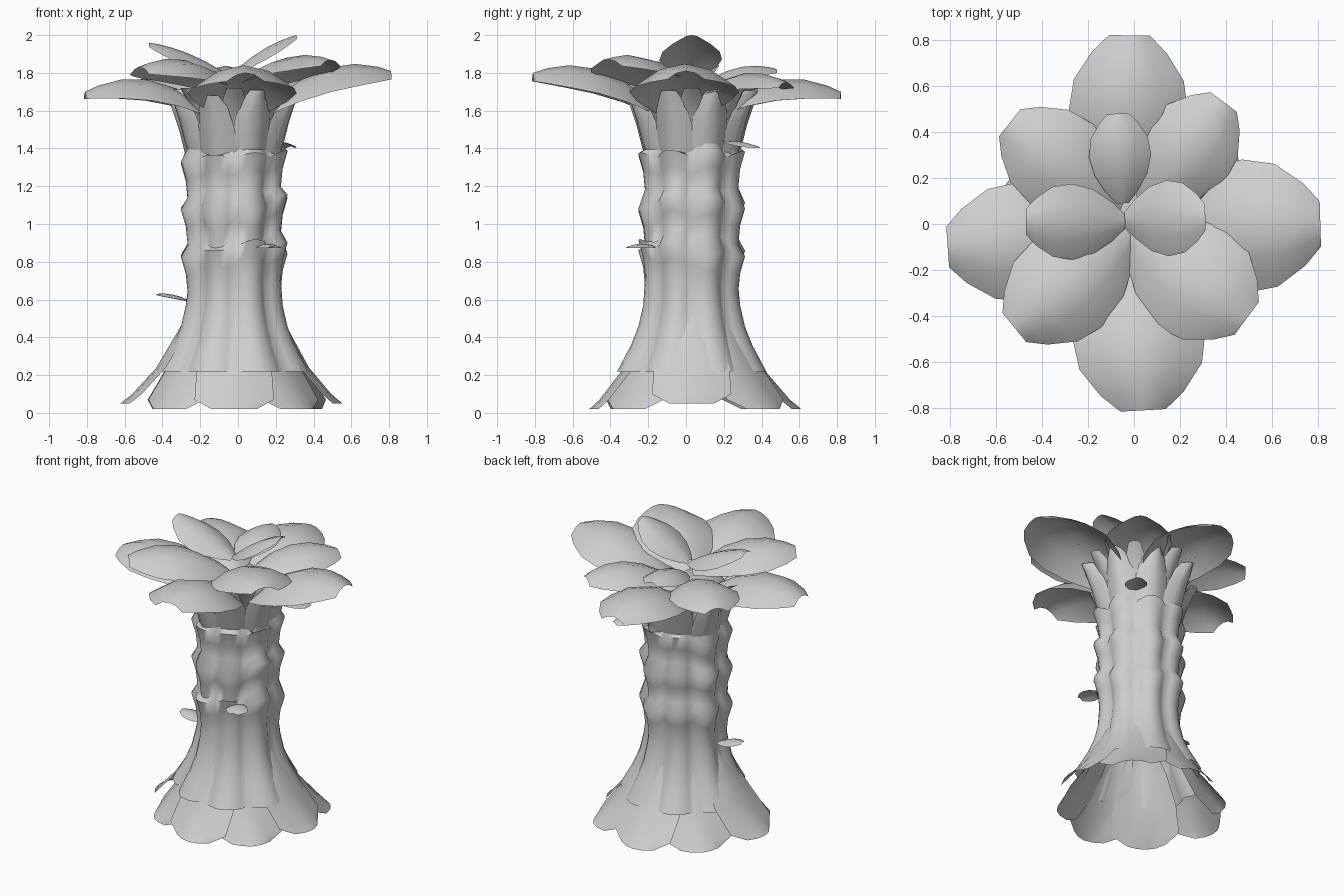
import bpy, math, random
from mathutils import Vector

random.seed(4)
cube = bpy.data.objects.get("Cube")
if cube:
    bpy.data.objects.remove(cube)

grey = bpy.data.materials.new("light_grey")
grey.use_nodes = True
grey.diffuse_color = (0.62, 0.62, 0.62, 1)
grey.node_tree.nodes["Principled BSDF"].inputs["Base Color"].default_value = grey.diffuse_color

CENTRE = Vector((-0.02, 0.03, 0))


def grid_object(name, rows, closed=False):
    """Skin a list of equal point rows into a smooth sheet or tube."""
    n = len(rows[0])
    faces = []
    for i in range(len(rows) - 1):
        for j in range(n if closed else n - 1):
            k = (j + 1) % n
            faces.append((i * n + j, i * n + k, (i + 1) * n + k, (i + 1) * n + j))
    mesh = bpy.data.meshes.new(name)
    mesh.from_pydata([p for row in rows for p in row], [], faces)
    mesh.materials.append(grey)
    obj = bpy.data.objects.new(name, mesh)
    bpy.context.collection.objects.link(obj)
    bpy.ops.object.select_all(action='DESELECT')
    obj.select_set(True)
    bpy.context.view_layer.objects.active = obj
    bpy.ops.object.shade_smooth_by_angle(angle=math.radians(60))
    return obj


def panel(name, angle, profile, tuck, reach=1.0, lift=0.0):
    """Upright sheet on the trunk; profile holds radius, height, half width."""
    out = Vector((math.cos(angle), math.sin(angle), 0))
    side = Vector((-out.y, out.x, 0))
    root = profile[0][0]
    rows = []
    for r, z, half in profile:
        r = root + (r - root) * reach
        rows.append([CENTRE + out * (r - tuck * v * v) + side * half * v
                     + Vector((0, 0, z + lift)) for v in (-1, -0.5, 0, 0.5, 1)])
    return grid_object(name, rows)


def leaf(name, base, tip, half, arch, droop):
    """Blunt oval leaf, arched along its length and drooping at its edges."""
    base, tip = Vector(base), Vector(tip)
    along = tip - base
    side = Vector((-along.y, along.x, 0)).normalized()
    outline = [(0, .2), (.12, .5), (.32, .85), (.53, 1), (.73, .92), (.9, .62), (1, .34)]
    rows = []
    for u, w in outline:
        rows.append([base + along * u + side * half * w * v
                     + Vector((0, 0, arch * 4 * u * (1 - u) - droop * w * v * v))
                     for v in (-1, -0.5, 0, 0.5, 1)])
    return grid_object(name, rows)


# Trunk: rings of scales, staggered from column to column, each swelling to a lip
COLUMNS, PER = 8, 6
foot = [(0.4, 0.22, 0), (0.325, 0.36, 0), (0.285, 0.46, 0), (0.26, 0.57, 0)]
rings = list(foot)
for k in range(4):
    low = 0.68 + 0.24 * k
    rings += [(0.25, low, 1), (0.26, low + 0.1, 1), (0.286, low + 0.19, 1)]
rings += [(0.24, 1.63, 0), (0.15, 1.66, 0), (0.01, 1.66, 0)]
shifts = [[random.uniform(-0.06, 0.06) for _ in range(COLUMNS)] for _ in range(4)]
rows = []
for i, (r, z, scaled) in enumerate(rings):
    row = []
    for j in range(COLUMNS * PER):
        a = 2 * math.pi * j / (COLUMNS * PER)
        lobe = abs(math.sin(a * COLUMNS / 2))
        shift = shifts[max(0, i - len(foot)) // 3 % 4][j // PER] * scaled
        radius = r * (0.9 + 0.14 * lobe)
        row.append(CENTRE + Vector((radius * math.cos(a), radius * math.sin(a), z + shift * lobe)))
    rows.append(row)
grid_object("trunk", rows, closed=True)

# Flared skirt of overlapping petals, rising out of the trunk
skirt = [(0.2, 0.6, .07), (0.245, 0.5, .1), (0.305, 0.39, .15), (0.4, 0.22, .2),
         (0.52, 0.08, .21), (0.58, 0.03, .12)]
reaches = [0.98, 1.02, 1.0, 0.9, 1.06, 0.88, 0.9, 0.84]
for i, reach in enumerate(reaches):
    panel(f"skirt_petal_{i + 1}", i * math.pi / 4, skirt, 0.05, reach,
          lift=0.02 if i % 4 == 0 else -0.01)

# Leaning husks around the top of the trunk
husk = [(0.22, 1.22, .09), (0.275, 1.4, .11), (0.31, 1.52, .1), (0.35, 1.62, .08), (0.38, 1.68, .04)]
for i in range(8):
    panel(f"husk_{i + 1}", (i + 0.5) * math.pi / 4, husk, 0.06, lift=random.uniform(-0.05, 0.04))

# Leaf stems fanning out between the husks
stem = [(0.19, 1.38, .08), (0.25, 1.54, .08), (0.33, 1.66, .06), (0.39, 1.72, .04)]
for i in range(8):
    panel(f"leaf_stem_{i + 1}", i * math.pi / 4, stem, 0.03)

# Crown: four wide outer leaves, four diagonal ones, three raised in the middle
leaf("outer_leaf_back", (-.03, .1, 1.56), (-.02, .82, 1.70), .26, .13, .11)
leaf("outer_leaf_right", (.1, -.02, 1.57), (.81, 0, 1.81), .29, .13, .13)
leaf("outer_leaf_front", (0, -.1, 1.57), (.04, -.81, 1.80), .29, .13, .13)
leaf("outer_leaf_left", (-.1, -.05, 1.56), (-.81, -.1, 1.70), .26, .13, .11)
leaf("diagonal_leaf_back_left", (-.06, .06, 1.66), (-.54, .44, 1.75), .22, .09, .09)
leaf("diagonal_leaf_back_right", (.04, .06, 1.66), (.39, .53, 1.75), .21, .09, .09)
leaf("diagonal_leaf_front_left", (-.02, -.04, 1.7), (-.52, -.45, 1.83), .24, .1, .11)
leaf("diagonal_leaf_front_right", (-.01, -.04, 1.7), (.49, -.41, 1.87), .26, .09, .1)
leaf("inner_leaf_back", (-.05, .09, 1.74), (-.07, .48, 1.82), .135, .05, .06)
leaf("inner_leaf_right", (-.04, .02, 1.79), (.31, .03, 2.0), .165, .03, .06)
leaf("inner_leaf_left", (-.04, .01, 1.78), (-.47, .01, 1.96), .165, .03, .07)

# Small leaves sprouting from the trunk
leaf("sprout_upper", (.18, .2, 1.44), (.28, .38, 1.41), .07, .01, .02)
leaf("sprout_middle", (.14, -.16, .88), (.18, -.31, .88), .07, .015, .02)
leaf("sprout_lower", (-.25, .01, .59), (-.43, .0, .63), .07, .015, .02)
